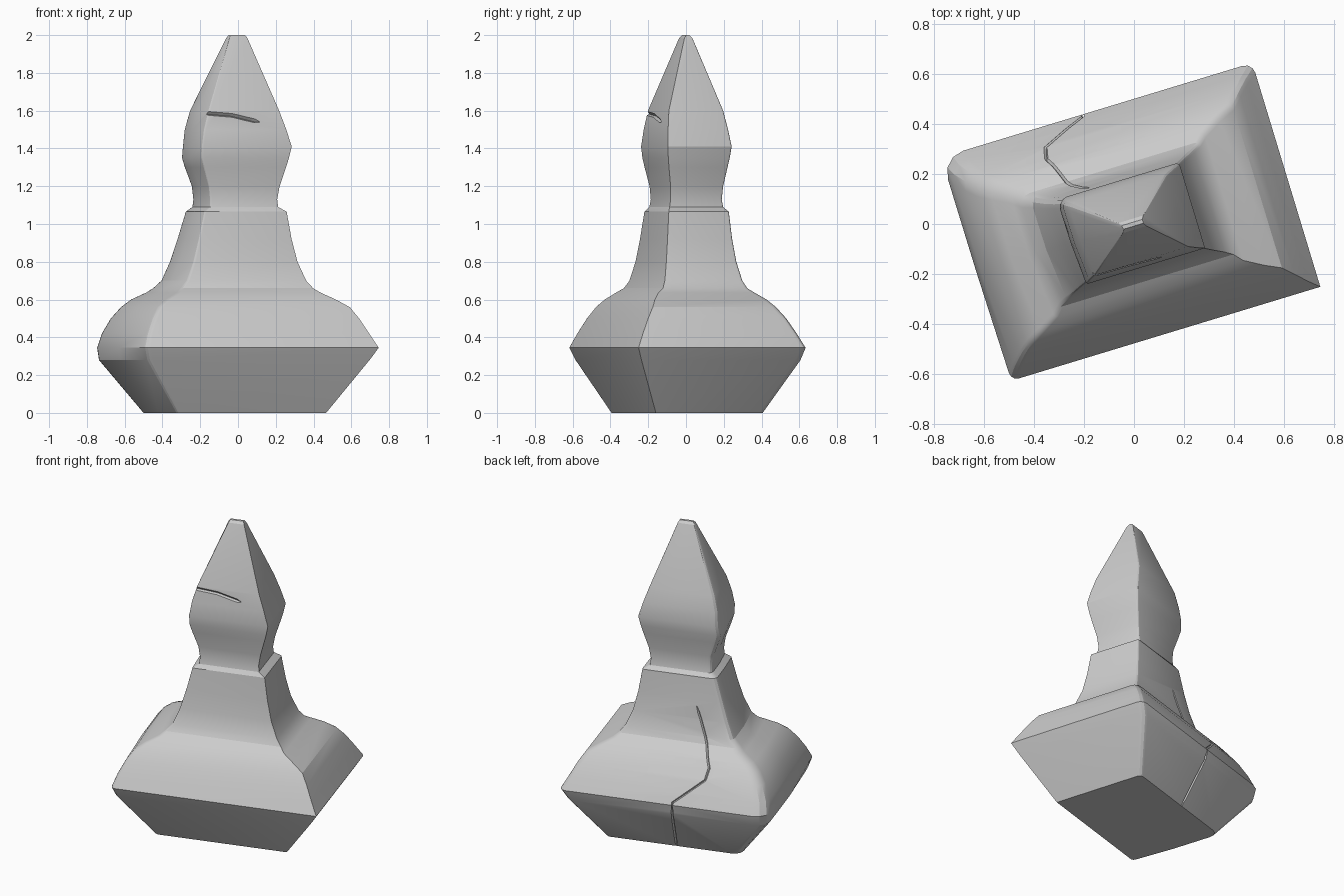
import bpy, bmesh, math
from mathutils import Vector, Matrix

if "Cube" in bpy.data.objects:
    bpy.data.objects.remove(bpy.data.objects["Cube"])

TURN = Matrix.Rotation(math.radians(16.9), 4, 'Z')

# Profile rows: height, half length, half depth, extra at the left end, extra at the back
ROWS = [
    (0.00, .400, .288, .045, .022), (0.28, .598, .428, .055, .035), (0.345, .640, .457, .020, .022),
    (0.42, .598, .420, .045, .022), (0.50, .555, .378, .050, .018), (0.56, .515, .340, .045, .010),
    (0.60, .448, .308, .065, .010), (0.637, .375, .266, .065, .005), (0.66, .345, .232, .065, .008),
    (0.70, .313, .212, .055, .010), (0.80, .271, .191, .055, .010), (0.92, .243, .176, .045, .010),
    (1.065, .220, .162, .025, .012), (1.09, .178, .145, .035, .010), (1.13, .175, .138, .035, .010),
    (1.20, .187, .142, .030, .010), (1.30, .217, .160, .035, .008), (1.35, .231, .168, .035, .008),
    (1.41, .244, .175, .015, .008), (1.50, .217, .165, .035, .006), (1.60, .182, .150, .045, .004),
    (1.985, .045, .022, .015, .0), (2.00, .037, .008, .012, .0),
]
# Corner wear: sign x, sign y, radius relative to depth
CORNERS = [(-1, -1, .07), (1, -1, 0), (1, 1, .09), (-1, 1, .20)]


def lerp_row(z):
    for a, b in zip(ROWS, ROWS[1:]):
        if z <= b[0]:
            t = (z - a[0]) / (b[0] - a[0])
            return [p + (q - p) * t for p, q in zip(a, b)]
    return ROWS[-1]


def loft(name, rings):
    bm = bmesh.new()
    loops = [[bm.verts.new(TURN @ Vector(p)) for p in ring] for ring in rings]
    n = len(loops[0])
    for a, b in zip(loops, loops[1:]):
        for i in range(n):
            j = (i + 1) % n
            bm.faces.new((a[i], a[j], b[j], b[i]))
    bm.faces.new(loops[0][::-1])
    bm.faces.new(loops[-1])
    bmesh.ops.recalc_face_normals(bm, faces=bm.faces)
    me = bpy.data.meshes.new(name)
    bm.to_mesh(me)
    bm.free()
    ob = bpy.data.objects.new(name, me)
    bpy.context.collection.objects.link(ob)
    return ob


def section(z, hx, hy, left, back):
    pts = []
    for k, (sx, sy, wear) in enumerate(CORNERS):
        r = wear * hy
        x = sx * (hx + (left if sx < 0 else 0))
        y = sy * (hy + (back if sy > 0 else 0))
        if sx < 0 and sy < 0:
            x += left * .4
        if r == 0:
            pts.append((x, y, z))
            continue
        start = math.radians(180 + 90 * k)
        for i in range(4):
            a = start + math.radians(30 * i)
            pts.append((x - sx * r + r * math.cos(a), y - sy * r + r * math.sin(a), z))
        if sx < 0 and sy > 0:
            # slight swelling halfway along the left end
            pts.append((-(hx + left * .95), 0, z))
    return pts


def crack(name, path, side, r):
    # thin diamond tube that follows the front (-1) or back (+1) face
    def on_face(x, z):
        row = lerp_row(max(z, 0))
        return Vector((x, side * (row[2] + (row[4] if side > 0 else 0)), z))
    pts = []
    for (x0, z0), (x1, z1) in zip(path, path[1:]):
        pts += [on_face(x0 + (x1 - x0) * i / 6, z0 + (z1 - z0) * i / 6) for i in range(6)]
    pts.append(on_face(*path[-1]))
    rings = []
    for i, p in enumerate(pts):
        t = (pts[min(i + 1, len(pts) - 1)] - pts[max(i - 1, 0)]).normalized()
        across = t.cross(Vector((0, side, .3))).normalized()
        out = across.cross(t)
        w = r * (.25 if i == len(pts) - 1 else 1)
        rings.append([p + across * w, p + out * w * 1.5, p - across * w, p - out * w * 1.5])
    ob = loft(name, rings)
    ob.hide_render = True
    return ob


# Stone finial body
body = loft("stone_finial", [section(*row) for row in ROWS])

# Weathering cracks: back of the base, front of the spire
cutters = [
    crack("back_crack_cutter", [(-.04, -.03), (-.07, .36), (-.25, .50), (-.26, .56), (-.21, .66), (-.13, .88)], 1, .007),
    crack("front_crack_cutter", [(-.27, 1.59), (-.08, 1.575), (.07, 1.54)], -1, .011),
]
bpy.context.view_layer.objects.active = body
body.select_set(True)
for c in cutters:
    m = body.modifiers.new("crack", 'BOOLEAN')
    m.operation = 'DIFFERENCE'
    m.solver = 'EXACT'
    m.object = c
    bpy.ops.object.modifier_apply(modifier=m.name)
    bpy.data.objects.remove(c)
bpy.ops.object.shade_smooth_by_angle(angle=math.radians(22))
